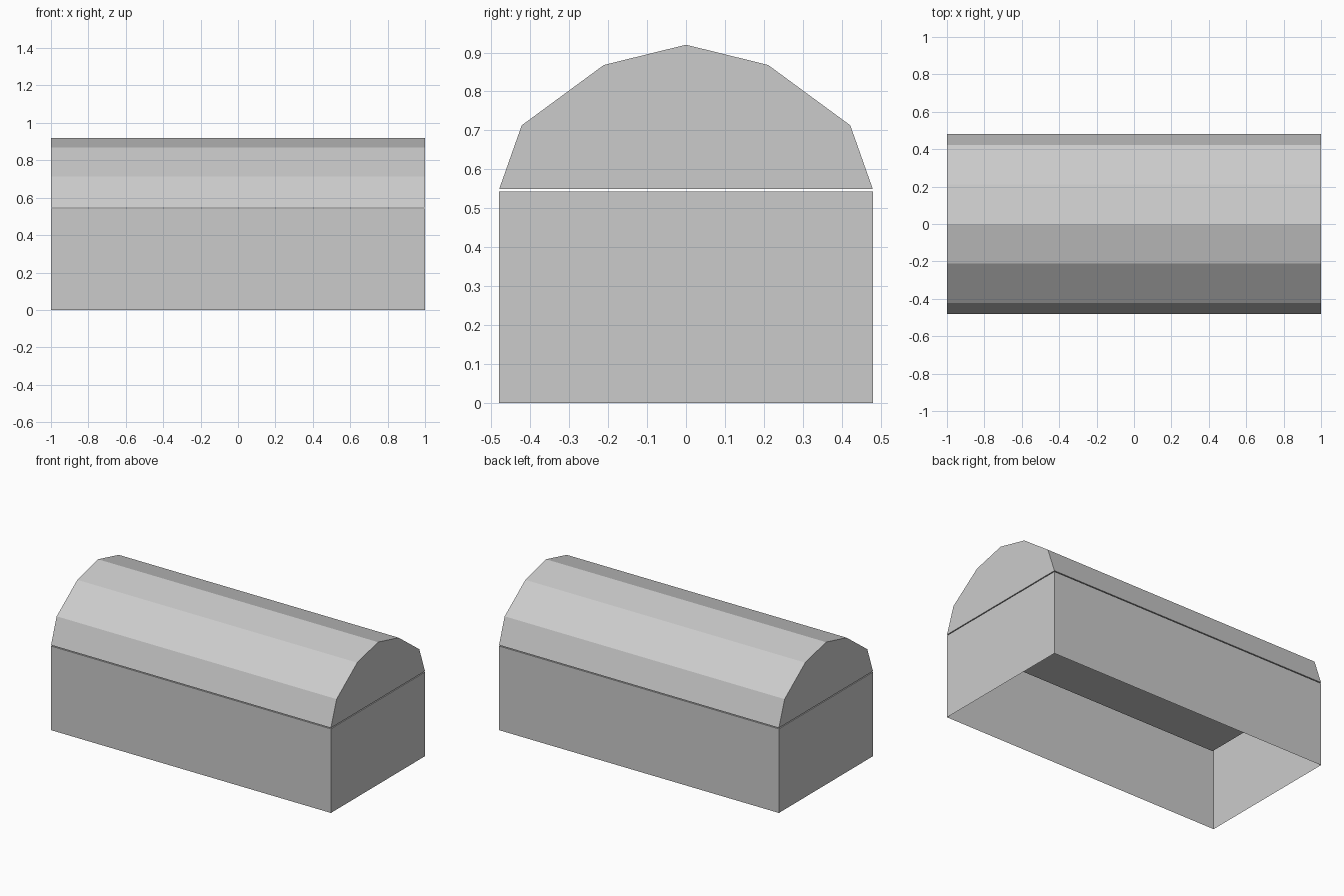
import bpy, bmesh

if "Cube" in bpy.data.objects:
    bpy.data.objects.remove(bpy.data.objects["Cube"])

L, W = 1.0, 0.48          # half length, half depth
RIM, FLOOR, T, LID_BASE = 0.543, 0.477, 0.05, 0.549


def make_object(name, bm):
    bmesh.ops.recalc_face_normals(bm, faces=bm.faces)
    mesh = bpy.data.meshes.new(name)
    bm.to_mesh(mesh)
    bm.free()
    obj = bpy.data.objects.new(name, mesh)
    bpy.context.collection.objects.link(obj)
    return obj


def ring(bm, inset, z):
    a, b = L - inset, W - inset
    return [bm.verts.new((x, y, z)) for x, y in ((-a, -b), (a, -b), (a, b), (-a, b))]


def bridge(bm, low, high):
    for i in range(len(low)):
        j = (i + 1) % len(low)
        bm.faces.new((low[i], low[j], high[j], high[i]))


# Chest body: outer walls open underneath, flat rim and a recessed tray
bm = bmesh.new()
rings = [ring(bm, 0, 0), ring(bm, 0, RIM), ring(bm, T, RIM), ring(bm, T, FLOOR)]
for low, high in zip(rings, rings[1:]):
    bridge(bm, low, high)
bm.faces.new(rings[-1])
make_object("chest_body", bm)

# Faceted barrel lid, mirrored half profile
half = [(W, LID_BASE), (0.422, 0.713), (0.211, 0.868)]
profile = half + [(0, 0.92)] + [(-y, z) for y, z in reversed(half)]
bm = bmesh.new()
ends = [[bm.verts.new((x, y, z)) for y, z in profile] for x in (-L, L)]
bridge(bm, *ends)
for end in ends:
    bm.faces.new(end)
make_object("barrel_lid", bm)
